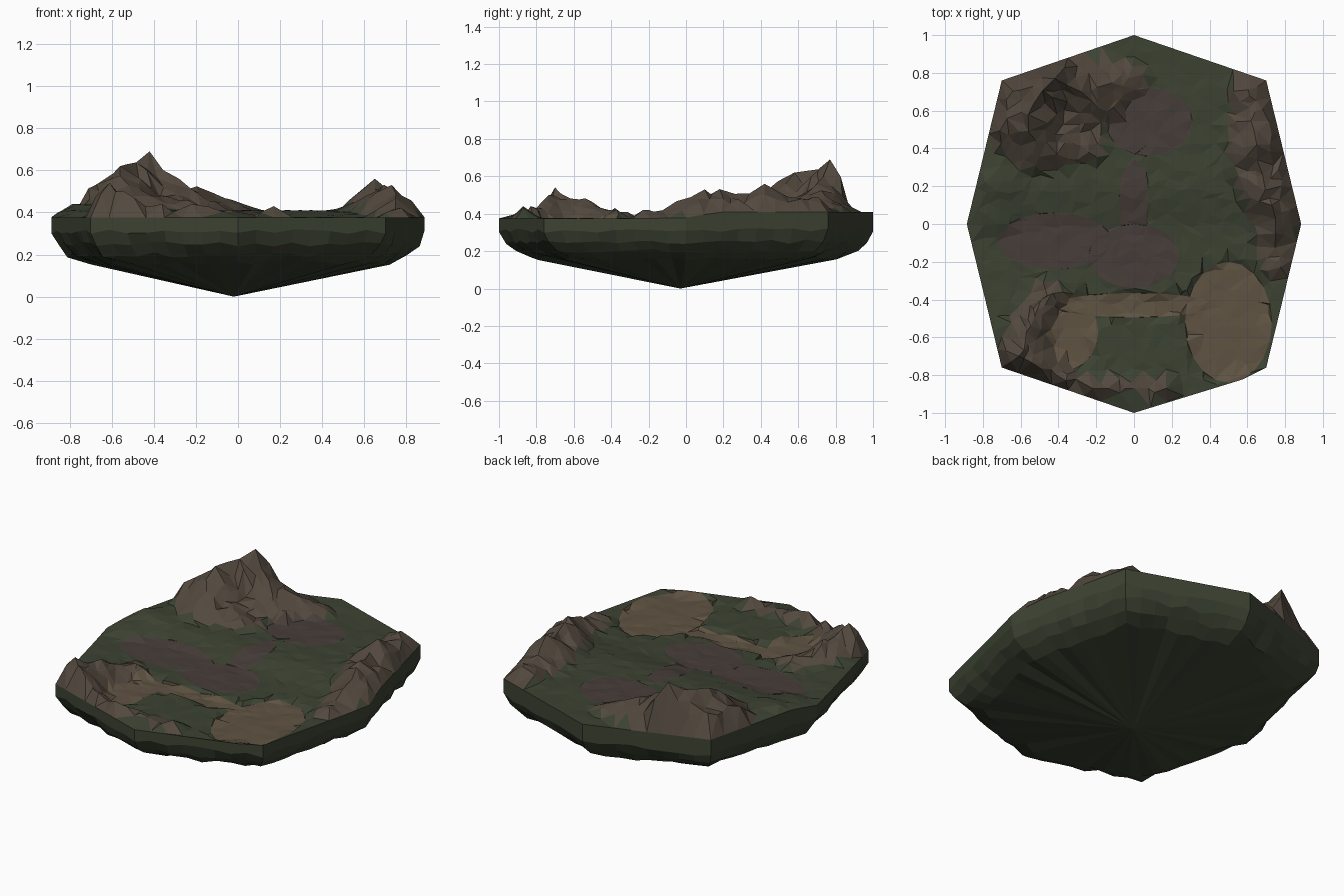
import bpy, bmesh, random
from math import cos, sin, tau
from mathutils import Vector
from mathutils.geometry import delaunay_2d_cdt

if "Cube" in bpy.data.objects:
    bpy.data.objects.remove(bpy.data.objects["Cube"])

random.seed(7)
R = random.uniform


def material(name, *rgb):
    m = bpy.data.materials.new(name)
    m.diffuse_color = (*rgb, 1)
    m.use_nodes = True
    m.node_tree.nodes["Principled BSDF"].inputs["Base Color"].default_value = m.diffuse_color
    return m


GRASS = material("grass", .045, .055, .032)
DIRT = material("dirt", .062, .047, .040)
SAND = material("sand", .115, .087, .055)
ROCK = material("rock", .085, .066, .048)

# Eight-sided plan outline: one quarter turned into the rest by mirroring
W, CX, CY = .885, .7, .76
CORNERS = [Vector(c) for c in [(0, 1), (-CX, CY), (-W, 0), (-CX, -CY)]]
CORNERS += [-c for c in CORNERS]
RIM = [CORNERS[i].lerp(CORNERS[(i + 1) % 8], k / 8) for i in range(8) for k in range(8)]

# Ridge lines: (x, y, summit height, reach) from end to end
RIDGES = {
    "mountain": [(-.56, .58, .62, .28), (-.42, .77, .69, .19), (-.28, .70, .56, .22), (-.03, .77, .46, .11)],
    "mountain_spur": [(-.52, .44, .53, .18), (-.24, .42, .46, .11)],
    "east_ridge": [(.61, .68, .49, .13), (.65, .42, .56, .17), (.73, .10, .53, .15), (.76, -.20, .42, .09)],
    "west_crags": [(-.46, -.38, .43, .10), (-.61, -.70, .54, .15), (-.36, -.83, .44, .08)],
    "south_rocks": [(-.22, -.87, .44, .07), (.17, -.87, .43, .06)],
}
# Flat patches as ovals: (x, y, half width, half depth)
PATCHES = {
    "sand_path": [(.50, -.52, .23, .32), (-.38, -.57, .19, .21), (0, -.43, .42, .065)],
    "dirt_patches": [(.08, .54, .23, .18), (0, .12, .08, .22), (-.42, -.09, .3, .15), (0, -.17, .24, .17)],
}
COLOURS = {"sand_path": SAND, "dirt_patches": DIRT, "grass_ground": GRASS}


def outline_scale(p):
    """0 in the middle, 1 on the outline."""
    s = 0
    for i in range(8):
        a, b = CORNERS[i], CORNERS[(i + 1) % 8]
        n = Vector((b.y - a.y, a.x - b.x))
        s = max(s, n.dot(p) / n.dot(a))
    return s


def sample_ridge(keys):
    """Summits along a ridge, with dips between the keyed ones."""
    out = []
    for a, b in zip(keys, keys[1:]):
        a, b = Vector(a), Vector(b)
        steps = max(2, round((b - a).xy.length / .08))
        for i in range(steps):
            q = a.lerp(b, i / steps)
            if i:
                q.z -= R(.0, .045)
                q.x += R(-.02, .02)
            out.append(q)
    return out + [Vector(keys[-1])]


SUMMITS = {name: sample_ridge(keys) for name, keys in RIDGES.items()}
# Grassy hump on the west edge
HUMP = [Vector((-.75, .24, .45, .2)), Vector((-.74, .07, .42, .15))]


def base_height(y):
    t = min(1, max(0, (y + .05) / .25))
    return .375 + .033 * t * t * (3 - 2 * t)


def ridge_reach(p, peaks):
    """1 at a summit, 0 at the foot."""
    return max(max(0, 1 - (p - q.xy).length / q.w) for q in peaks)


def in_patch(p, name):
    return any(((p.x - x) / a) ** 2 + ((p.y - y) / b) ** 2 < 1 for x, y, a, b in PATCHES[name])


def part_at(p):
    name = max(SUMMITS, key=lambda k: ridge_reach(p, SUMMITS[k]))
    if ridge_reach(p, SUMMITS[name]) > .13:
        return name
    return next((n for n in PATCHES if in_patch(p, n)), "grass_ground")


def height(p):
    base, s = base_height(p.y), outline_scale(p)
    if s > .998:
        return base
    lift = 0
    for peaks in [*SUMMITS.values(), HUMP]:
        for q in peaks:
            d = (p - q.xy).length
            if d < .001:
                return q.z
            lift = max(lift, (q.z - base) * max(0, 1 - d / q.w) ** .95)
    part = part_at(p)
    lift *= min(1, (1 - s) / .05)
    if part in RIDGES:
        lift = lift * R(.75, 1.08) + R(0, .02)
    elif part == "sand_path":
        lift -= .018
    return base + lift + R(-.004, .003)


def add_mesh(name, verts, faces, mat, up=True):
    me = bpy.data.meshes.new(name)
    bm = bmesh.new()
    vs = [bm.verts.new(v) for v in verts]
    for f in faces:
        bm.faces.new([vs[i] for i in f])
    bmesh.ops.delete(bm, geom=[v for v in bm.verts if not v.link_faces], context='VERTS')
    for f in bm.faces:
        f.normal_update()
    flip = [f for f in bm.faces if (f.normal.z < 0 if up else f.normal.dot(f.calc_center_median() - Vector((0, 0, .4))) < 0)]
    bmesh.ops.reverse_faces(bm, faces=flip)
    bm.to_mesh(me)
    bm.free()
    me.materials.append(mat)
    bpy.context.collection.objects.link(bpy.data.objects.new(name, me))


# Scatter ground points and triangulate them together with the patch outlines
points, edges = [], []


def add_loop(loop):
    n, k = len(points), len(loop)
    points.extend(loop)
    edges.extend((n + i, n + (i + 1) % k) for i in range(k))


add_loop(RIM)
for ovals in PATCHES.values():
    for x, y, a, b in ovals:
        add_loop([Vector((x + a * cos(tau * i / 20), y + b * sin(tau * i / 20))) for i in range(20)])
tops = [q.xy for peaks in SUMMITS.values() for q in peaks]
points.extend(tops)
STEP = .06
for i in range(-17, 18):
    for j in range(-17, 18):
        p = Vector((i + R(-.35, .35), j + R(-.35, .35))) * STEP
        if outline_scale(p) < .965 and all((p - t).length > .03 for t in tops):
            points.append(p)
flat, _, tris, *_ = delaunay_2d_cdt(points, edges, [], 0, 1e-5)
verts = [(p.x, p.y, height(p)) for p in flat]

# Split the surface into its parts
parts = {}
for t in tris:
    c = sum((flat[i] for i in t), Vector((0, 0))) / len(t)
    parts.setdefault(part_at(c), []).append(t)
for name, faces in parts.items():
    add_mesh(name, verts, faces, COLOURS.get(name, ROCK))

# Underside: upright rim, rounded shoulder, shallow cone to a point
hull, n = [(p.x, p.y, base_height(p.y)) for p in RIM], len(RIM)
for s, z in [(1, .31), (.97, .25), (.91, .198), (.82, .163)]:
    for p in RIM:
        k = s + (0 if s == 1 else R(-.012, .012))
        hull.append((p.x * k, p.y * k, z + R(-.012, .012)))
hull.append((-.02, -.03, 0))
faces = [(r * n + i, r * n + (i + 1) % n, (r + 1) * n + (i + 1) % n, (r + 1) * n + i)
         for r in range(4) for i in range(n)]
faces += [(4 * n + i, 4 * n + (i + 1) % n, 5 * n) for i in range(n)]
add_mesh("island_underside", hull, faces, GRASS, up=False)
